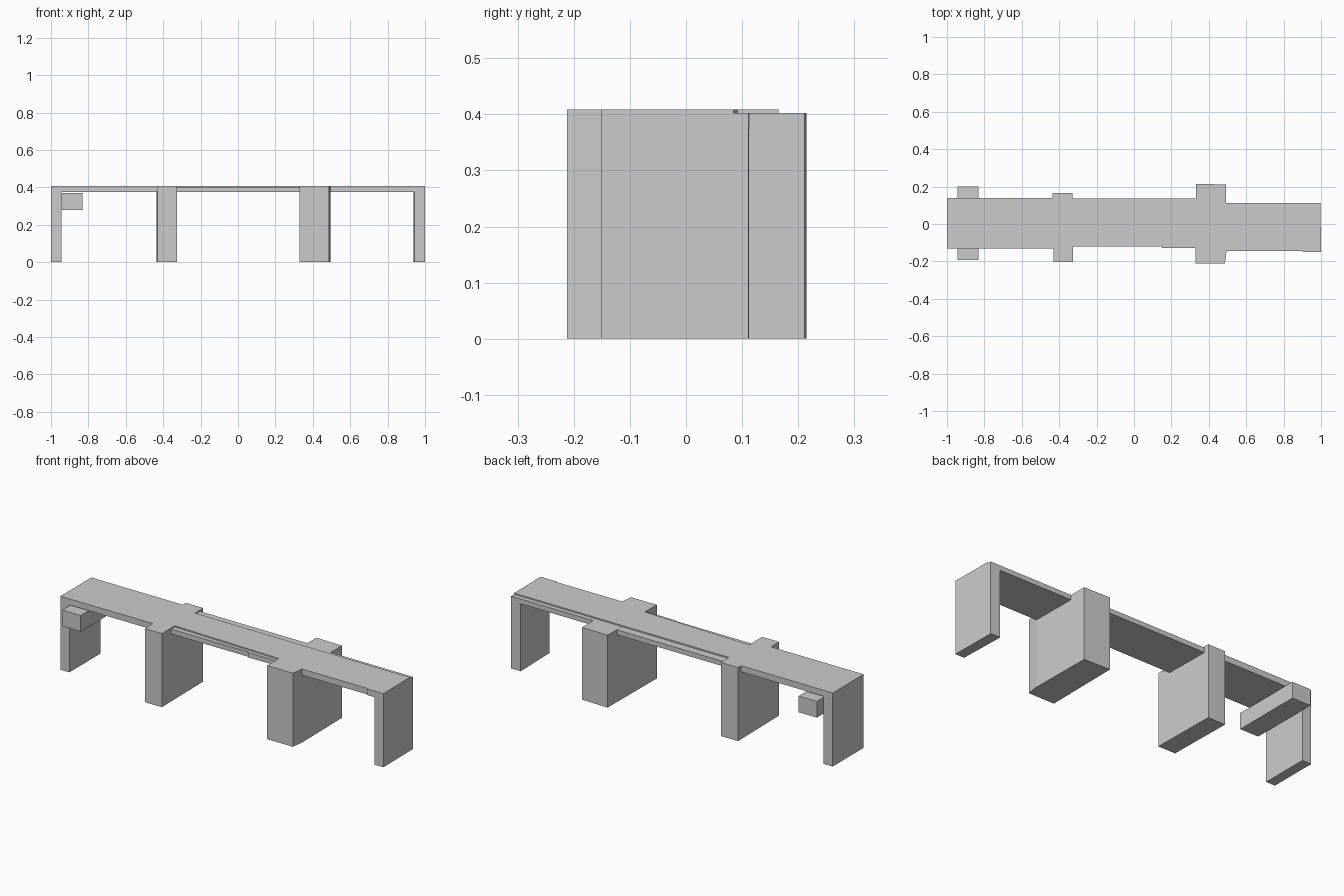
import bpy
import bmesh

if "Cube" in bpy.data.objects:
    bpy.data.objects.remove(bpy.data.objects["Cube"])


def prism(name, outline, z0, z1):
    """Extrude a plan outline (x, y) from z0 up to z1."""
    bm = bmesh.new()
    face = bm.faces.new([bm.verts.new((x, y, z0)) for x, y in outline])
    ext = bmesh.ops.extrude_face_region(bm, geom=[face], use_keep_orig=True)
    for v in ext["geom"]:
        if isinstance(v, bmesh.types.BMVert):
            v.co.z = z1
    bmesh.ops.recalc_face_normals(bm, faces=bm.faces)
    mesh = bpy.data.meshes.new(name)
    bm.to_mesh(mesh)
    bm.free()
    obj = bpy.data.objects.new(name, mesh)
    bpy.context.collection.objects.link(obj)
    return obj


UNDER, LEDGE, TOP = 0.375, 0.402, 0.409

# Supports: end walls and the two wide piers
prism("left_end_wall", [(-1, -.132), (-.945, -.132), (-.945, .14), (-1, .14)], 0, UNDER)
prism("right_end_wall", [(.945, -.151), (1, -.151), (.997, .111), (.938, .112)], 0, UNDER)
prism("narrow_pier", [(-.43, -.204), (-.325, -.204), (-.33, .165), (-.436, .165)], 0, LEDGE)
prism("wide_pier", [(.328, -.212), (.486, -.212), (.495, -.145), (.491, .211), (.332, .215)],
      0, LEDGE)

# Deck slabs between the supports
prism("left_deck", [(-1, -.132), (-.431, -.132), (-.435, .138), (-1, .14)], UNDER, LEDGE)
prism("middle_deck", [(-.326, -.121), (.15, -.121), (.15, -.127), (.329, -.127),
                      (.331, .135), (-.33, .137)], UNDER, LEDGE)
prism("right_deck", [(.495, -.145), (.9, -.145), (.9, -.151), (1, -.151),
                     (.997, .111), (.492, .113)], UNDER, LEDGE)

# Thin top layer, leaving a low ledge along parts of both edges
prism("deck_surface", [
    (-1, -.132), (-.431, -.132), (-.43, -.204), (-.325, -.204), (-.326, -.09),
    (.329, -.109), (.328, -.212), (.486, -.212), (.495, -.145), (.9, -.145),
    (.9, -.151), (1, -.151), (.997, .085), (-.329, .093), (-.33, .165),
    (-.436, .165), (-.435, .138), (-1, .14)], LEDGE, TOP)

# Cross beam beside the left end wall
prism("cross_beam", [(-.945, -.193), (-.832, -.193), (-.832, .2), (-.945, .2)], .28, .37)
